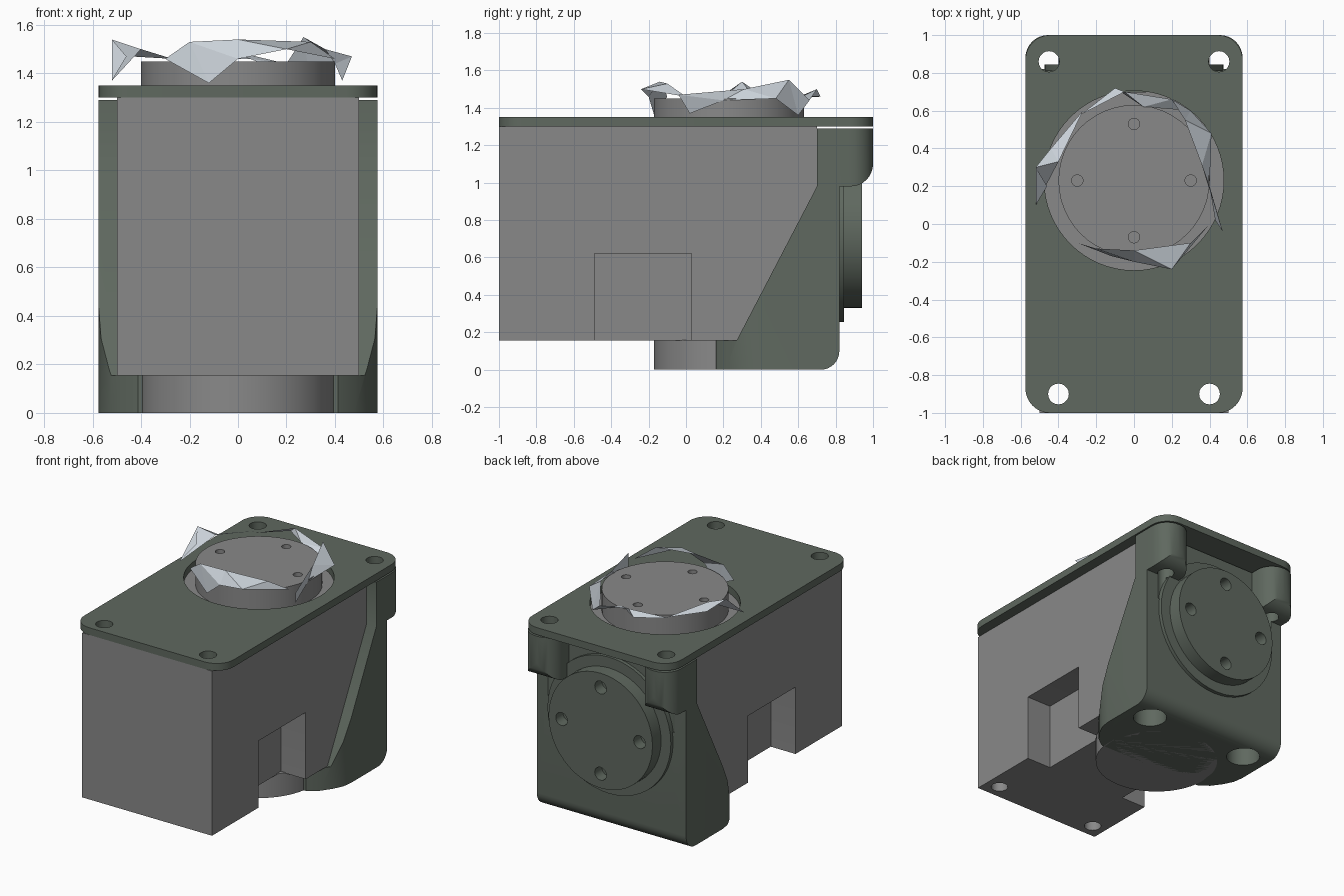
import bpy, bmesh, math
from mathutils import Vector

cube = bpy.data.objects.get("Cube")
if cube:
    bpy.data.objects.remove(cube, do_unlink=True)


def material(name, rgb):
    m = bpy.data.materials.new(name)
    m.use_nodes = True
    m.diffuse_color = (*rgb, 1)
    m.node_tree.nodes["Principled BSDF"].inputs["Base Color"].default_value = (*rgb, 1)
    return m


GREY = material("grey metal", (0.25, 0.25, 0.25))
GREEN = material("dark green", (0.115, 0.14, 0.115))
SILVER = material("pale silver", (0.6, 0.65, 0.7))


def finish(name, bm, mat):
    mesh = bpy.data.meshes.new(name)
    bm.to_mesh(mesh)
    bm.free()
    mesh.materials.append(mat)
    obj = bpy.data.objects.new(name, mesh)
    bpy.context.collection.objects.link(obj)
    return obj


def prism(name, outline, axis, lo, hi, mat):
    """Extrude a 2D outline along x, y or z."""
    place = {"x": lambda a, b, c: (c, a, b),
             "y": lambda a, b, c: (a, c, b),
             "z": lambda a, b, c: (a, b, c)}[axis]
    bm = bmesh.new()
    face = bm.faces.new([bm.verts.new(place(a, b, lo)) for a, b in outline])
    new = bmesh.ops.extrude_face_region(bm, geom=[face])["geom"]
    shift = Vector(place(0, 0, hi - lo))
    bmesh.ops.translate(bm, vec=shift, verts=[v for v in new if isinstance(v, bmesh.types.BMVert)])
    bmesh.ops.recalc_face_normals(bm, faces=bm.faces)
    return finish(name, bm, mat)


def arc(cx, cy, r, start, end, steps):
    angles = [math.radians(start + (end - start) * i / steps) for i in range(steps + 1)]
    return [(cx + r * math.cos(a), cy + r * math.sin(a)) for a in angles]


def disc(name, cx, cy, r, axis, lo, hi, mat, sides=48):
    return prism(name, arc(cx, cy, r, 0, 360, sides)[:-1], axis, lo, hi, mat)


def rounded(x0, x1, y0, y1, r):
    return (arc(x1 - r, y1 - r, r, 0, 90, 8) + arc(x0 + r, y1 - r, r, 90, 180, 8)
            + arc(x0 + r, y0 + r, r, 180, 270, 8) + arc(x1 - r, y0 + r, r, 270, 360, 8))


def combine(obj, other, operation="DIFFERENCE"):
    mod = obj.modifiers.new("cut", "BOOLEAN")
    mod.operation, mod.object, mod.solver = operation, other, "EXACT"
    bpy.context.view_layer.objects.active = obj
    bpy.ops.object.modifier_apply(modifier=mod.name)
    bpy.data.objects.remove(other, do_unlink=True)


def drill(obj, cx, cy, r, axis, lo, hi):
    combine(obj, disc("drill", cx, cy, r, axis, lo, hi, obj.data.materials[0], 20))


def bolt_circle(obj, cx, cy, axis, lo, hi, r):
    for dx, dy in ((0.3, 0), (-0.3, 0), (0, 0.3), (0, -0.3)):
        drill(obj, cx + dx, cy + dy, r, axis, lo, hi)


AXIS_Y, AXIS_Z = 0.23, 0.73
FRONT_HOLES = [(-0.4, -0.9), (0.4, -0.9)]
BACK_HOLES = [(-0.45, 0.86), (0.45, 0.86)]

# Main block with sloped rear and side notches
block = prism("main_block", [(-1, 0.155), (-1, 1.3), (0.7, 1.3), (0.7, 0.98), (0.27, 0.155)],
              "x", -0.5, 0.5, GREY)
for side in (-1, 1):
    notch = rounded(-0.49, 0.03, 0, 0.62, 0.001)
    combine(block, prism("notch", notch, "x", side * 0.31, side * 0.7, GREY))
for x, y in FRONT_HOLES:
    drill(block, x, y, 0.055, "z", 0, 1.5)

# Rear housing: side profile trimmed by its plan outline
profile = [(0.7, 1.29), (0.7, 0.98), (0.27, 0.155), (0.16, 0.155), (0.16, 0)]
profile += arc(0.72, 0.1, 0.1, -90, 0, 8) + [(0.82, 1.29)]
housing = prism("rear_housing", profile, "x", -0.6, 0.6, GREEN)
half = [(0.4, 0.15), (0.48, 0.21), (0.53, 0.28), (0.565, 0.35), (0.575, 0.42), (0.575, 0.9)]
plan = half + [(-x, y) for x, y in reversed(half)]
combine(housing, prism("plan", plan, "z", -0.1, 1.4, GREEN), "INTERSECT")

# Screw lugs at the top rear corners
lug_side = [(0.75, 1.29), (0.75, 0.98)] + arc(0.88, 1.1, 0.12, -90, 0, 8) + [(1, 1.29)]
for x, y in BACK_HOLES:
    lug = prism("screw_lug", lug_side, "x", x - 0.125, x + 0.125, GREEN)
    combine(lug, prism("lug_plan", rounded(x - 0.125, x + 0.125, 0.7, 1, 0.12),
                       "z", 0.9, 1.4, GREEN), "INTERSECT")
    combine(housing, lug, "UNION")
for x, y in BACK_HOLES:
    drill(housing, x, y, 0.055, "z", 0.8, 1.5)
for x in (-0.4, 0.4):
    drill(housing, x, 0.64, 0.11, "z", -0.1, 0.3)

# Top plate with the large opening
plate = prism("top_plate", rounded(-0.575, 0.575, -1, 1, 0.13), "z", 1.3, 1.35, GREEN)
combine(plate, disc("opening", 0, AXIS_Y, 0.475, "z", 1.2, 1.5, GREEN, 64))
for x, y in FRONT_HOLES + BACK_HOLES:
    drill(plate, x, y, 0.055, "z", 1.2, 1.5)

# Output discs
top_disc = disc("top_disc", 0, AXIS_Y, 0.4, "z", 1.29, 1.45, GREY)
bolt_circle(top_disc, 0, AXIS_Y, "z", 1.38, 1.6, 0.03)
bottom_disc = disc("bottom_disc", 0, AXIS_Y, 0.4, "z", -0.0, 0.16, GREY)
rear_rim = disc("rear_rim", 0, AXIS_Z, 0.475, "y", 0.81, 0.845, GREEN)
rear_disc = disc("rear_disc", 0, AXIS_Z, 0.4, "y", 0.81, 0.94, GREEN)
bolt_circle(rear_disc, 0, AXIS_Z, "y", 0.86, 1.1, 0.045)

# Jagged ring of facets around the top disc
strips = [
    [(-.3, -.1, 1.46), (-.12, -.17, 1.36), (-.2, -.13, 1.53), (0, -.2, 1.46),
     (0, -.14, 1.54), (.2, -.24, 1.5), (.3, -.1, 1.53), (.4, 0, 1.46)],
    [(.43, .02, 1.37), (.47, -.04, 1.47), (.4, .2, 1.44), (.36, .31, 1.5), (.41, .48, 1.45),
     (.27, .55, 1.55), (.3, .6, 1.36), (.2, .66, 1.44), (.05, .62, 1.46), (-.05, .7, 1.5),
     (-.1, .72, 1.46), (-.28, .58, 1.45)],
    [(-.27, .6, 1.46), (-.44, .4, 1.47), (-.4, .33, 1.5), (-.52, .3, 1.54),
     (-.52, .1, 1.37), (-.46, .2, 1.47)],
]
bm = bmesh.new()
for points in strips:
    verts = [bm.verts.new(p) for p in points]
    for tri in zip(verts, verts[1:], verts[2:]):
        bm.faces.new(tri)
bmesh.ops.recalc_face_normals(bm, faces=bm.faces)
finish("jagged_ring", bm, SILVER)

# Smooth the curved parts, keeping edges sharp
for obj in (housing, plate, top_disc, bottom_disc, rear_rim, rear_disc, block):
    bpy.ops.object.select_all(action="DESELECT")
    obj.select_set(True)
    bpy.context.view_layer.objects.active = obj
    bpy.ops.object.shade_smooth_by_angle(angle=math.radians(30))
